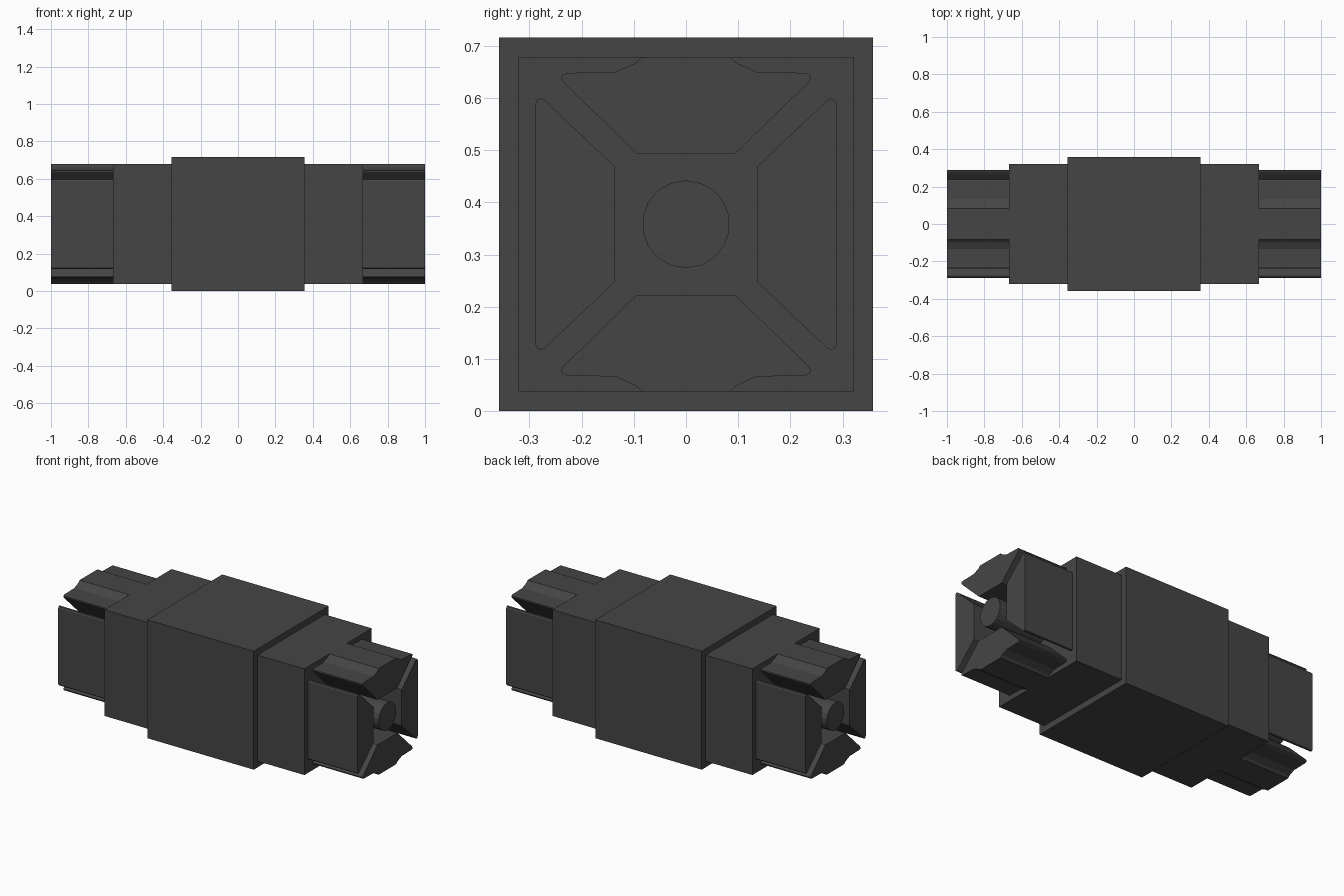
import bpy, bmesh, math

if "Cube" in bpy.data.objects:
    bpy.data.objects.remove(bpy.data.objects["Cube"])

CZ = 0.358  # height of the long axis

dark = bpy.data.materials.new("dark_grey")
dark.diffuse_color = (0.06, 0.06, 0.06, 1)
dark.use_nodes = True
dark.node_tree.nodes["Principled BSDF"].inputs["Base Color"].default_value = dark.diffuse_color


def prism(name, profile, x0, x1):
    """Extrude a (y, z offset from axis) profile along x."""
    bm = bmesh.new()
    face = bm.faces.new([bm.verts.new((x0, y, CZ + z)) for y, z in profile])
    new = bmesh.ops.extrude_face_region(bm, geom=[face])["geom"]
    bmesh.ops.translate(bm, vec=(x1 - x0, 0, 0),
                        verts=[v for v in new if isinstance(v, bmesh.types.BMVert)])
    bmesh.ops.recalc_face_normals(bm, faces=bm.faces)
    mesh = bpy.data.meshes.new(name)
    bm.to_mesh(mesh)
    bm.free()
    mesh.materials.append(dark)
    ob = bpy.data.objects.new(name, mesh)
    bpy.context.collection.objects.link(ob)
    return ob


def square(h):
    return [(-h, -h), (h, -h), (h, h), (-h, h)]


# Stepped square body
prism("central_block", square(0.358), -0.356, 0.356)
for side, s in (("right", 1), ("left", -1)):
    prism(side + "_collar", square(0.321), s * 0.356, s * 0.669)

# Half profile of the notched upper jaw, and of the plain side jaw
half = [(0.095, 0.136), (0.235, 0.272), (0.239, 0.279), (0.237, 0.286),
        (0.229, 0.290), (0.135, 0.292), (0.097, 0.309), (0.084, 0.321)]
upper = half + [(-y, z) for y, z in reversed(half)]
wing = [(0.136, 0.110), (0.270, 0.237), (0.278, 0.241),
        (0.285, 0.238), (0.289, 0.230)]
wing = wing + [(y, -z) for y, z in reversed(wing)]

# Round central pin
pin = [(0.084 * math.sin(math.tau * i / 18), 0.084 * math.cos(math.tau * i / 18))
       for i in range(18)]

# Four jaws and a pin at each end
for side, s in (("right", 1), ("left", -1)):
    a, b = s * 0.669, s * 1.0
    prism(side + "_upper_jaw", upper, a, b)
    prism(side + "_lower_jaw", [(y, -z) for y, z in upper], a, b)
    prism(side + "_back_jaw", wing, a, b)
    prism(side + "_front_jaw", [(-y, z) for y, z in wing], a, b)
    prism(side + "_pin", pin, a, b)
